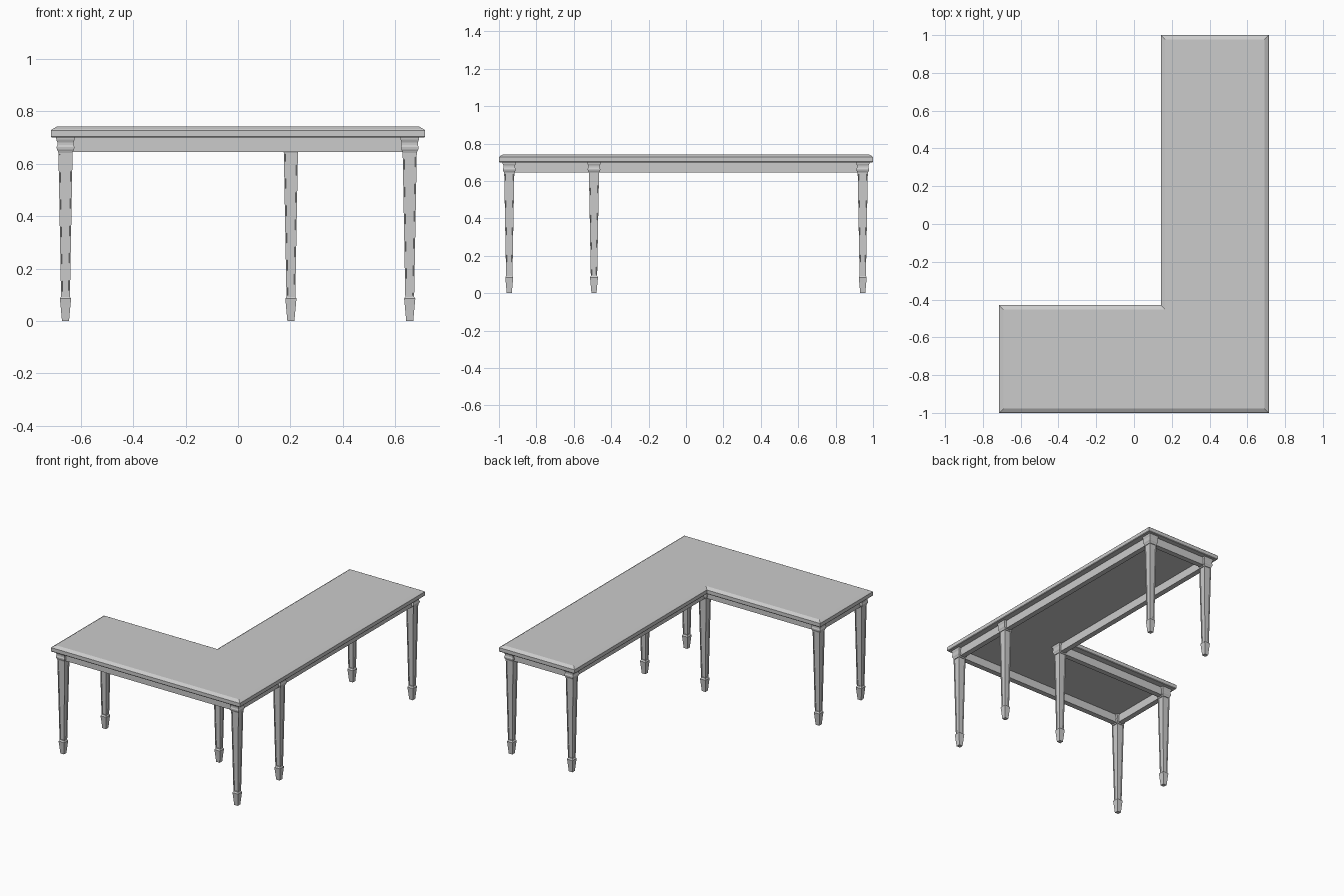
import bpy, bmesh

if "Cube" in bpy.data.objects:
    bpy.data.objects.remove(bpy.data.objects["Cube"])

X0, X1, XI = -0.714, 0.714, 0.143   # outer sides and inner corner in x
Y0, Y1, YI = -1.0, 1.0, -0.43       # outer sides and inner corner in y


def make_object(name, bm):
    bmesh.ops.recalc_face_normals(bm, faces=bm.faces[:])
    mesh = bpy.data.meshes.new(name)
    bm.to_mesh(mesh)
    bm.free()
    obj = bpy.data.objects.new(name, mesh)
    bpy.context.collection.objects.link(obj)
    return obj


def outline(d):
    """L-shaped outline moved inward by d."""
    return [(X0 + d, Y0 + d), (X1 - d, Y0 + d), (X1 - d, Y1 - d),
            (XI + d, Y1 - d), (XI + d, YI - d), (X0 + d, YI - d)]


def loft(bm, rings):
    """Join closed rings of points and cap both ends; returns side faces per band."""
    loops = [[bm.verts.new(p) for p in ring] for ring in rings]
    bands = []
    for a, b in zip(loops, loops[1:]):
        n = len(a)
        bands.append([bm.faces.new((a[i], a[(i + 1) % n], b[(i + 1) % n], b[i]))
                      for i in range(n)])
    bm.faces.new(loops[0][::-1])
    bm.faces.new(loops[-1])
    return bands


# L-shaped top with a sloped upper edge
bm = bmesh.new()
loft(bm, [[(x, y, z) for x, y in outline(d)]
          for d, z in [(0.003, 0.70), (0.0, 0.704), (0.0, 0.728), (0.004, 0.732), (0.022, 0.742)]])
make_object("table_top", bm)

# Tapered square leg: foot, panelled shaft, moulded capital (z, half width)
PROFILE = [(0.0, 0.0135), (0.06, 0.019), (0.085, 0.0215), (0.092, 0.017), (0.642, 0.027),
           (0.648, 0.029), (0.655, 0.033), (0.664, 0.034), (0.672, 0.031),
           (0.682, 0.031), (0.692, 0.035), (0.702, 0.036)]
SHAFT = 3
bm = bmesh.new()
bands = loft(bm, [[(-h, -h, z), (h, -h, z), (h, h, z), (-h, h, z)] for z, h in PROFILE])
bmesh.ops.recalc_face_normals(bm, faces=bm.faces[:])
# Recessed panel on each shaft face
bmesh.ops.inset_individual(bm, faces=bands[SHAFT], thickness=0.007, depth=0)
bmesh.ops.inset_individual(bm, faces=bands[SHAFT], thickness=0.001, depth=-0.004)
first_leg = make_object("leg_1", bm)

XL, XM, XR = -0.659, 0.202, 0.656   # leg lines in x
YF, YM, YB = -0.945, -0.492, 0.945  # leg lines in y
SPOTS = [(XL, YF), (XL, YM), (XM, YM), (XR, YF), (XR, YM), (XM, YB), (XR, YB)]
for i, (x, y) in enumerate(SPOTS):
    leg = first_leg
    if i:
        leg = bpy.data.objects.new(f"leg_{i + 1}", first_leg.data)
        bpy.context.collection.objects.link(leg)
    leg.location = (x, y, 0)


# Apron boards running from leg to leg around the L
def apron(name, a, b, half=0.018, z0=0.645, z1=0.702):
    x0, x1 = sorted((a[0], b[0]))
    y0, y1 = sorted((a[1], b[1]))
    if x1 == x0:
        x0, x1 = x0 - half, x1 + half
    else:
        y0, y1 = y0 - half, y1 + half
    bm = bmesh.new()
    loft(bm, [[(x0, y0, z), (x1, y0, z), (x1, y1, z), (x0, y1, z)] for z in (z0, z1)])
    make_object(name, bm)


corners = [(XL, YF), (XR, YF), (XR, YB), (XM, YB), (XM, YM), (XL, YM)]
names = ["front", "right", "back", "inner_side", "inner_back", "left"]
for name, a, b in zip(names, corners, corners[1:] + corners[:1]):
    apron(f"apron_{name}", a, b)
